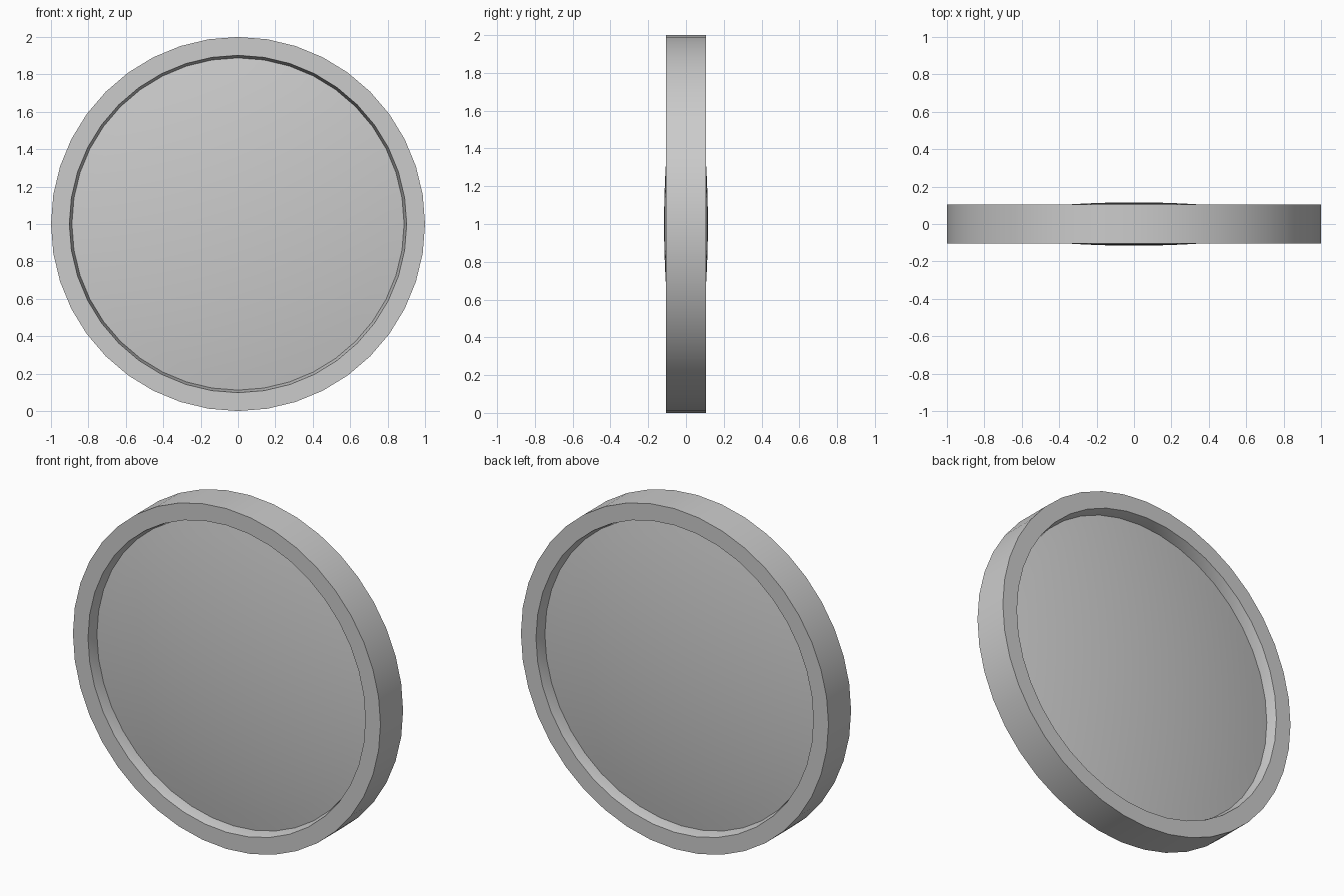
import bpy, bmesh, math

if "Cube" in bpy.data.objects:
    bpy.data.objects.remove(bpy.data.objects["Cube"])

SIDES = 40
CENTRE_Z = 1.0


def lathe(name, profile, closed):
    """Spin an (radius, y) profile around the y axis."""
    bm = bmesh.new()
    verts = [bm.verts.new((0, y, r)) for r, y in profile]
    edges = [bm.edges.new(pair) for pair in zip(verts, verts[1:])]
    if closed:
        edges.append(bm.edges.new((verts[-1], verts[0])))
    bmesh.ops.spin(bm, geom=verts + edges, cent=(0, 0, 0), axis=(0, 1, 0),
                   angle=math.tau, steps=SIDES, use_duplicate=False)
    bmesh.ops.remove_doubles(bm, verts=bm.verts, dist=1e-5)
    bmesh.ops.recalc_face_normals(bm, faces=bm.faces)
    mesh = bpy.data.meshes.new(name)
    bm.to_mesh(mesh)
    bm.free()
    ob = bpy.data.objects.new(name, mesh)
    bpy.context.collection.objects.link(ob)
    ob.location.z = CENTRE_Z
    bpy.ops.object.select_all(action='DESELECT')
    ob.select_set(True)
    bpy.context.view_layer.objects.active = ob
    bpy.ops.object.shade_smooth_by_angle(angle=math.radians(30))
    return ob


# Ring with an inner wall that narrows slightly towards the lens
half, seat, seat_r = 0.105, 0.042, 0.888
lathe("ring", [(1.0, -half), (1.0, half), (0.902, half), (seat_r, seat),
               (seat_r, -seat), (0.902, -half)], True)

# Lens, shallow spherical dome on both sides
dome_y, lens_r = 0.116, 0.889
sag = dome_y - seat
R = (lens_r ** 2 + sag ** 2) / (2 * sag)
steps = 10
front = []
for i in range(steps + 1):
    r = lens_r * i / steps
    front.append((r, -(dome_y - R + math.sqrt(R * R - r * r))))
back = [(r, -y) for r, y in reversed(front)]
lathe("lens", front + back, False)
